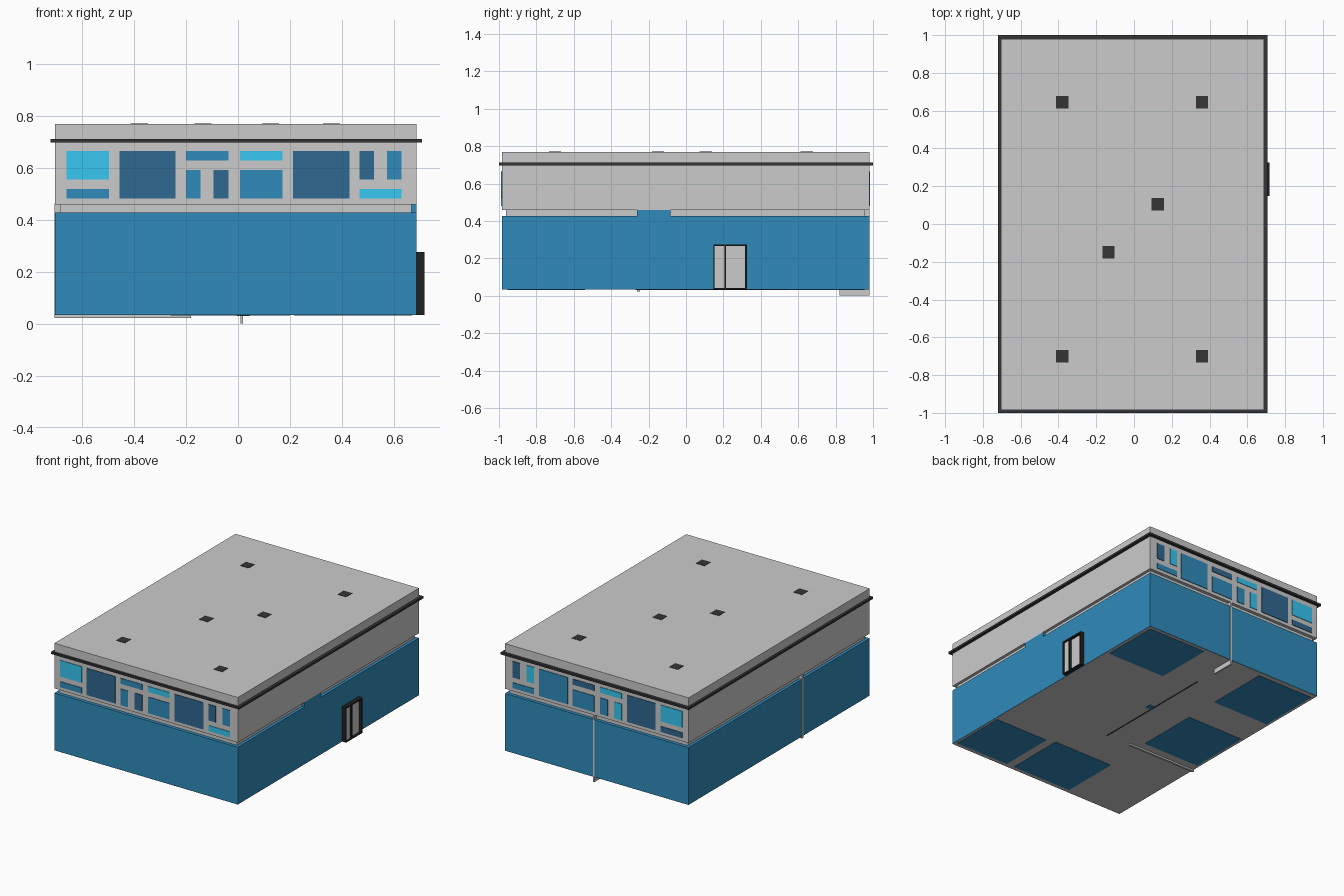
import bpy


def material(name, r, g, b):
    m = bpy.data.materials.new(name)
    m.diffuse_color = (r, g, b, 1)
    return m


BLUE = material("blue", 0.029, 0.26, 0.50)
NAVY = material("navy", 0.03, 0.14, 0.28)
CYAN = material("cyan", 0.039, 0.57, 0.88)
BLACK = material("black", 0.015, 0.015, 0.015)
DARK = material("dark_grey", 0.035, 0.035, 0.035)


def box(name, x0, x1, y0, y1, z0, z1, mat=None):
    """Box given by its limits on each axis."""
    bpy.ops.mesh.primitive_cube_add(size=1)
    ob = bpy.context.object
    ob.name = name
    ob.location = ((x0 + x1) / 2, (y0 + y1) / 2, (z0 + z1) / 2)
    ob.scale = (x1 - x0, y1 - y0, z1 - z0)
    bpy.ops.object.transform_apply(location=True, rotation=False, scale=True)
    if mat:
        ob.data.materials.append(mat)
    return ob


X0, X1, Y0, Y1 = -0.705, 0.688, -0.985, 0.98
FLOOR = 0.034

# storeys: floor slab, blue walls, recessed band, upper storey, dark trim
box("floor", X0 + 0.003, X1 - 0.003, Y0 + 0.003, Y1 - 0.003, FLOOR - 0.001, FLOOR + 0.02)
box("lower_walls", X0, X1, Y0, Y1, FLOOR, 0.427, BLUE)
box("recessed_band", X0 + 0.02, X1 - 0.02, Y0 + 0.022, Y1 - 0.022, 0.42, 0.465)
box("upper_storey", X0, X1, Y0, Y1, 0.459, 0.769)
box("roof_trim", -0.721, 0.708, -1.0, 1.0, 0.697, 0.711, DARK)
box("stair_block", 0.40, X1, -0.262, -0.083, 0.40, 0.4595, BLUE)

# small dark vents on the roof
for x, y in [(-0.38, 0.645), (0.36, 0.645), (0.125, 0.105),
             (-0.135, -0.15), (-0.38, -0.70), (0.36, -0.70)]:
    box("roof_vent", x - 0.033, x + 0.033, y - 0.033, y + 0.033, 0.76, 0.771, DARK)

# window panes: x range, z range, front colour, back colour
LOW, SILL, MID, HEAD, TOP = 0.481, 0.519, 0.554, 0.627, 0.665
panes = [
    (-0.660, -0.496, MID, TOP, CYAN, CYAN),
    (-0.660, -0.496, LOW, SILL, BLUE, NAVY),
    (-0.456, -0.240, LOW, TOP, NAVY, NAVY),
    (-0.200, -0.037, HEAD, TOP, BLUE, CYAN),
    (-0.200, -0.144, LOW, 0.592, BLUE, CYAN),
    (-0.094, -0.037, LOW, 0.592, NAVY, BLUE),
    (0.008, 0.171, HEAD, TOP, CYAN, NAVY),
    (0.008, 0.171, LOW, 0.592, BLUE, BLUE),
    (0.211, 0.429, LOW, TOP, NAVY, BLUE),
    (0.467, 0.523, MID, TOP, NAVY, CYAN),
    (0.573, 0.630, MID, TOP, BLUE, NAVY),
    (0.467, 0.630, LOW, SILL, CYAN, BLUE),
]
for x0, x1, z0, z1, front, back in panes:
    box("front_window", x0, x1, Y0 - 0.004, Y0 + 0.01, z0, z1, front)
    box("back_window", x0, x1, Y1 - 0.01, Y1 + 0.004, z0, z1, back)

# door on the right side: two leaves in a black frame
D0, D1, DX, DTOP = 0.147, 0.325, 0.718, 0.275
for y0, y1 in [(D0, D0 + 0.005), (0.205, 0.215), (D1 - 0.010, D1)]:
    box("door_post", X1 - 0.01, DX, y0, y1, FLOOR, DTOP, BLACK)
box("door_head", X1 - 0.01, DX, D0, D1, DTOP - 0.009, DTOP, BLACK)
box("door_sill", X1 - 0.01, DX, D0, D1, FLOOR, FLOOR + 0.006, BLACK)
box("narrow_door_leaf", X1 - 0.01, 0.708, D0 + 0.004, 0.206, FLOOR + 0.004, DTOP - 0.008)
box("wide_door_leaf", X1 - 0.01, 0.700, 0.214, D1 - 0.009, FLOOR + 0.004, DTOP - 0.008)

# interior partitions whose edges poke through walls and floor
box("back_partition", 0.009, 0.020, 0.82, Y1 + 0.002, 0.0, 0.463)
box("side_partition", X0 - 0.002, -0.18, -0.262, -0.247, 0.022, 0.463)
box("middle_partition", -0.003, 0.004, -0.27, 0.63, 0.030, 0.40, DARK)
box("small_post", 0.005, 0.045, 0.17, 0.21, 0.030, 0.40, BLUE)

# blue room floors showing on the underside
for x0, x1, y0, y1 in [(0.216, 0.665, 0.545, 0.955), (-0.685, -0.25, 0.50, 0.945),
                       (-0.685, -0.25, -0.19, 0.25), (-0.26, 0.20, -0.955, -0.54),
                       (0.26, 0.67, -0.955, -0.56)]:
    box("room_floor", x0, x1, y0, y1, FLOOR - 0.003, FLOOR + 0.03, BLUE)
